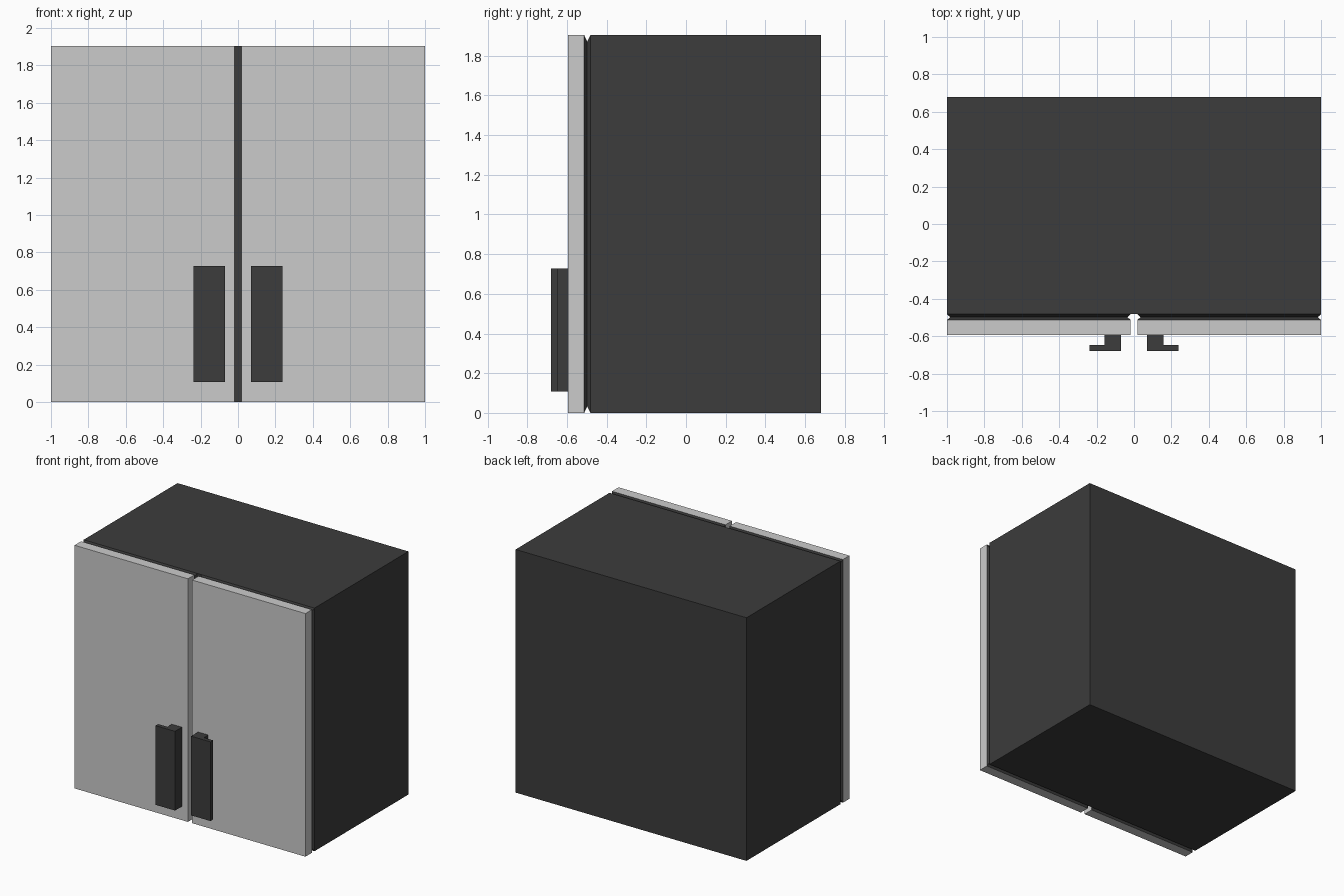
import bpy, bmesh

if "Cube" in bpy.data.objects:
    bpy.data.objects.remove(bpy.data.objects["Cube"])

H = 1.904  # cabinet height

dark = bpy.data.materials.new("dark_finish")
dark.diffuse_color = (0.045, 0.045, 0.045, 1)
dark.use_nodes = True
dark.node_tree.nodes["Principled BSDF"].inputs["Base Color"].default_value = dark.diffuse_color


def finish(name, bm, mat=None):
    bmesh.ops.recalc_face_normals(bm, faces=bm.faces[:])
    mesh = bpy.data.meshes.new(name)
    bm.to_mesh(mesh)
    bm.free()
    obj = bpy.data.objects.new(name, mesh)
    bpy.context.collection.objects.link(obj)
    if mat:
        mesh.materials.append(mat)
    return obj


def loft(name, rings, mat=None):
    """Skin a list of equal-length point rings and cap both ends."""
    bm = bmesh.new()
    loops = [[bm.verts.new(p) for p in ring] for ring in rings]
    n = len(loops[0])
    for a, b in zip(loops, loops[1:]):
        for i in range(n):
            j = (i + 1) % n
            bm.faces.new((a[i], a[j], b[j], b[i]))
    bm.faces.new(loops[0])
    bm.faces.new(loops[-1])
    return finish(name, bm, mat)


def rect(x0, x1, y, scale=1.0):
    """Upright rectangle at depth y, scaled about its centre."""
    cx, hx = (x0 + x1) / 2, (x1 - x0) / 2 * scale
    z0, z1 = H / 2 * (1 - scale), H / 2 * (1 + scale)
    return [(cx - hx, y, z0), (cx + hx, y, z0), (cx + hx, y, z1), (cx - hx, y, z1)]


# Cabinet body
loft("cabinet_body", [rect(-1, 1, -0.482), rect(-1, 1, 0.68)], dark)

# L-shaped handle section, seen from above
handle_profile = [(0.07, -0.592), (0.07, -0.68), (0.238, -0.68),
                  (0.238, -0.648), (0.158, -0.648), (0.158, -0.592)]

for side, s in (("left", -1), ("right", 1)):
    x0, x1 = sorted((s * 0.018, s * 1.0))
    # Door panel
    loft(side + "_door", [rect(x0, x1, -0.594), rect(x0, x1, -0.513)])
    # Pinched seal between door and body
    loft(side + "_door_seal", [rect(x0, x1, -0.513), rect(x0, x1, -0.498, 0.965),
                               rect(x0, x1, -0.482)], dark)
    # Handle
    loft(side + "_handle", [[(s * x, y, z) for x, y in handle_profile]
                            for z in (0.108, 0.728)], dark)
